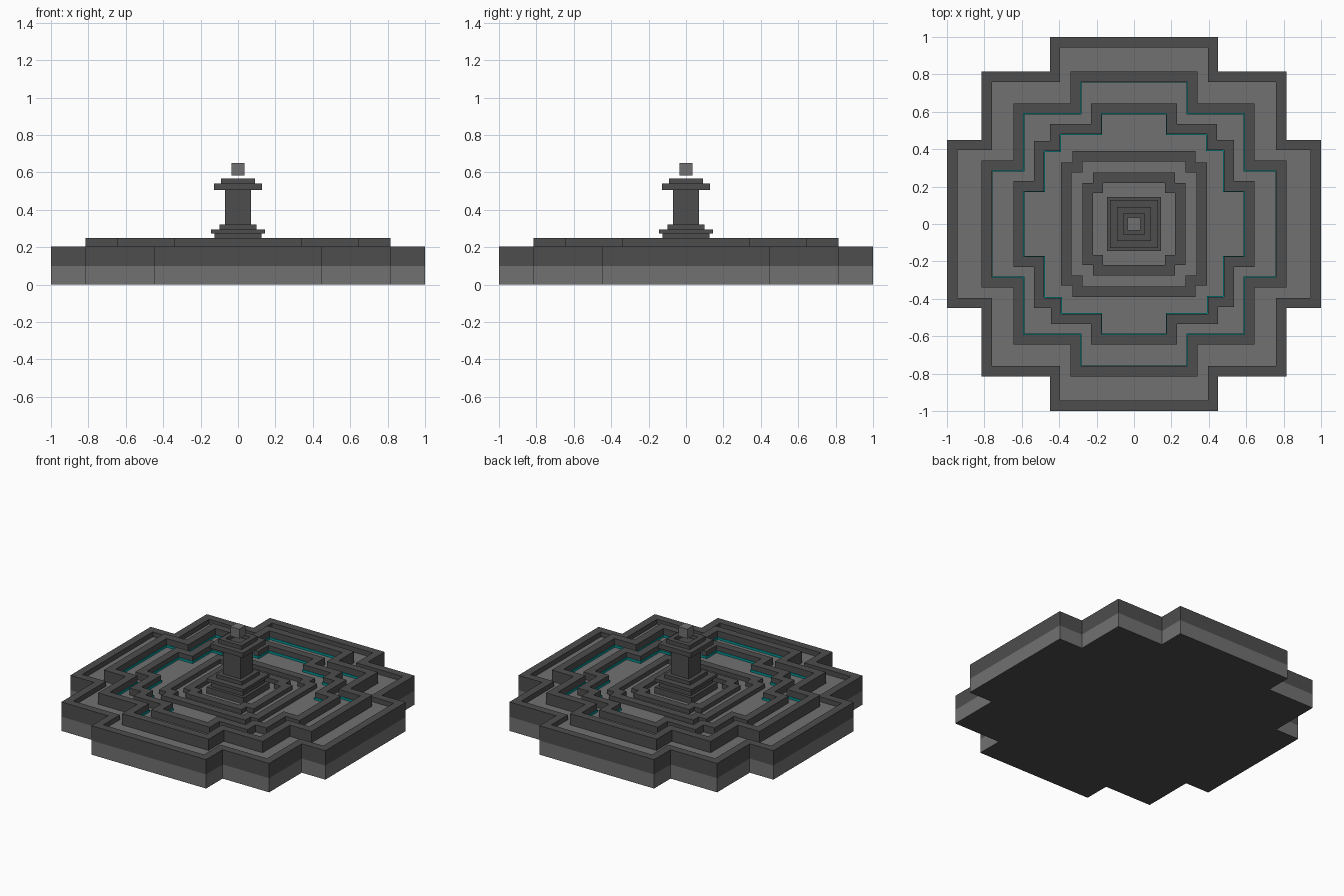
import bpy, bmesh

if "Cube" in bpy.data.objects:
    bpy.data.objects.remove(bpy.data.objects["Cube"])


def material(name, rgb):
    m = bpy.data.materials.new(name)
    m.diffuse_color = (*rgb, 1)
    m.use_nodes = True
    m.node_tree.nodes["Principled BSDF"].inputs["Base Color"].default_value = m.diffuse_color
    return m


DARK = material("dark stone", (0.075, 0.075, 0.075))
LIGHT = material("light stone", (0.165, 0.165, 0.165))
TEAL = material("teal trim", (0.0, 0.32, 0.32))


def outline(quarter, inset=0.0):
    """Turn the corners of one quadrant four times into a closed loop."""
    pts = [(x - inset, y - inset) for x, y in quarter]
    loop = []
    for _ in range(4):
        loop += pts
        pts = [(y, -x) for x, y in pts]
    return loop


def finish(name, bm, mats):
    bmesh.ops.recalc_face_normals(bm, faces=bm.faces)
    me = bpy.data.meshes.new(name)
    bm.to_mesh(me)
    bm.free()
    for m in mats:
        me.materials.append(m)
    ob = bpy.data.objects.new(name, me)
    bpy.context.collection.objects.link(ob)
    return ob


def slab(name, quarter, z0, z1, mats, inset=0.0):
    bm = bmesh.new()
    loop = outline(quarter, inset)
    lo, hi = [[bm.verts.new((x, y, z)) for x, y in loop] for z in (z0, z1)]
    n = len(loop)
    under = bm.faces.new(lo)
    under.material_index = len(mats) - 1
    bm.faces.new(hi)
    for i in range(n):
        j = (i + 1) % n
        bm.faces.new((lo[i], lo[j], hi[j], hi[i]))
    return finish(name, bm, mats)


def wall(name, quarter, z0, z1, width, mat, inset=0.0):
    bm = bmesh.new()
    outer, inner = outline(quarter, inset), outline(quarter, inset + width)
    rings = [[bm.verts.new((x, y, z)) for x, y in loop]
             for loop, z in ((outer, z0), (outer, z1), (inner, z1), (inner, z0))]
    n = len(outer)
    for a, b in zip(rings, rings[1:] + rings[:1]):
        for i in range(n):
            j = (i + 1) % n
            bm.faces.new((a[i], a[j], b[j], b[i]))
    return finish(name, bm, [mat])


W = 0.055       # wall thickness
COURT = 0.17    # outer walkway level
POOL = 0.19     # inner floor level

# Stepped cross outlines, one quadrant each
Q1 = [(0.45, 1.0), (0.45, 0.815), (0.815, 0.815), (0.815, 0.45), (1.0, 0.45)]
Q2 = [(0.34, 0.815), (0.34, 0.645), (0.645, 0.645), (0.645, 0.34), (0.815, 0.34)]
Q3 = [(0.23, 0.645), (0.23, 0.535), (0.445, 0.535), (0.445, 0.45),
      (0.535, 0.45), (0.535, 0.23), (0.645, 0.23)]
Q4 = [(0.33, 0.39), (0.33, 0.33), (0.39, 0.33)]
Q5 = [(0.22, 0.275), (0.22, 0.22), (0.275, 0.22)]

# Base, floors and walls
slab("base_slab", Q1, 0, 0.1, [LIGHT, DARK])
slab("walkway_floor", Q1, 0.1, COURT, [LIGHT], W)
slab("inner_floor", Q2, COURT, POOL, [LIGHT], W)
wall("outer_wall", Q1, 0.1, 0.205, W, DARK)
wall("second_wall", Q2, COURT, 0.25, W, DARK)
wall("third_wall", Q3, POOL, 0.24, W, DARK)
wall("fourth_wall", Q4, POOL, 0.22, W, DARK)
wall("fifth_wall", Q5, POOL, 0.22, W, DARK)

# Thin teal strips along the inside of the two main walls
for name, q in (("second_wall_trim", Q2), ("third_wall_trim", Q3)):
    wall(name, q, POOL, POOL + 0.015, 0.004, TEAL, W)

# Central pillar built from square tiers: half width, bottom, top
for name, h, z0, z1 in (
        ("pedestal_foot", 0.145, POOL, 0.235),
        ("pedestal_neck", 0.125, 0.235, 0.273),
        ("pedestal_top", 0.145, 0.273, 0.294),
        ("column_base", 0.10, 0.294, 0.32),
        ("column", 0.07, 0.32, 0.507),
        ("column_cap", 0.128, 0.507, 0.54)):
    slab(name, [(h, h)], z0, z1, [DARK])

# Open rim on the cap with a small block hovering above it
wall("cap_rim", [(0.09, 0.09)], 0.54, 0.568, 0.033, DARK)
slab("floating_block", [(0.035, 0.035)], 0.583, 0.65, [LIGHT])
